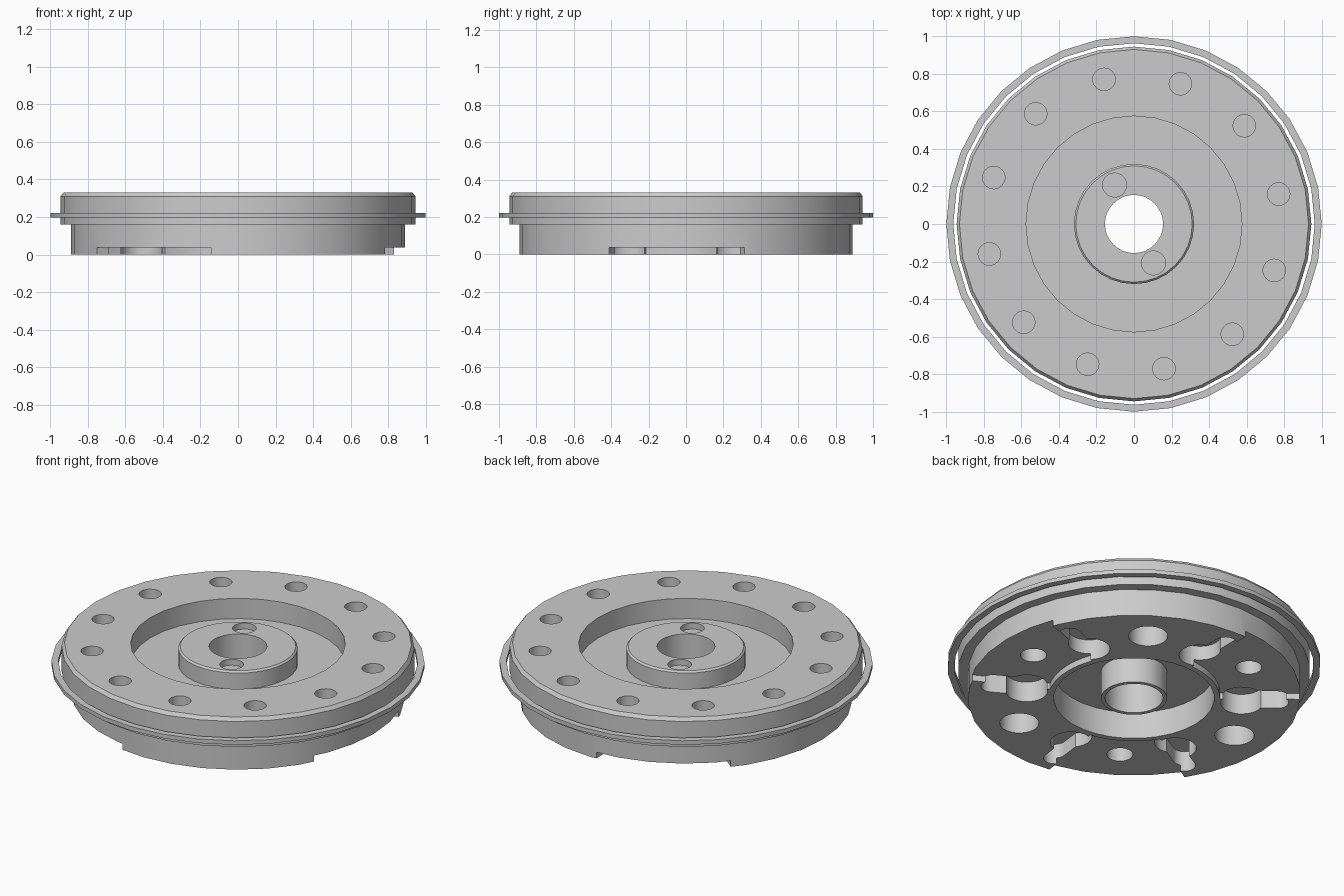
import bpy, bmesh, math
from mathutils import Vector

cube = bpy.data.objects.get("Cube")
if cube:
    bpy.data.objects.remove(cube, do_unlink=True)

grey = bpy.data.materials.new("light_grey")
grey.use_nodes = True
grey.diffuse_color = (0.6, 0.6, 0.6, 1)
grey.node_tree.nodes["Principled BSDF"].inputs["Base Color"].default_value = (0.6, 0.6, 0.6, 1)


def to_object(bm, name):
    bmesh.ops.recalc_face_normals(bm, faces=bm.faces)
    mesh = bpy.data.meshes.new(name)
    bm.to_mesh(mesh)
    bm.free()
    mesh.materials.append(grey)
    obj = bpy.data.objects.new(name, mesh)
    bpy.context.collection.objects.link(obj)
    return obj


def revolve(name, profile, steps=32):
    """Spin a closed (radius, height) outline around z."""
    bm = bmesh.new()
    verts = [bm.verts.new((r, 0, z)) for r, z in profile]
    edges = [bm.edges.new((a, b)) for a, b in zip(verts, verts[1:] + verts[:1])]
    bmesh.ops.spin(bm, geom=verts + edges, cent=(0, 0, 0), axis=(0, 0, 1),
                   angle=math.tau, steps=steps, use_merge=True)
    bmesh.ops.remove_doubles(bm, verts=bm.verts, dist=1e-5)
    return to_object(bm, name)


def polar(radius, degrees):
    a = math.radians(degrees)
    return Vector((radius * math.cos(a), radius * math.sin(a), 0))


def prism(bm, outline, low, high):
    """Add a vertical prism over a list of plan points."""
    base = bm.faces.new([bm.verts.new((p.x, p.y, low)) for p in outline])
    top = bmesh.ops.extrude_face_region(bm, geom=[base])["geom"]
    moved = [v for v in top if isinstance(v, bmesh.types.BMVert)]
    bmesh.ops.translate(bm, verts=moved, vec=(0, 0, high - low))


def drill(bm, centre, radius, low, high, sides=24):
    prism(bm, [centre + polar(radius, 360 * i / sides) for i in range(sides)], low, high)


def cut(target, bm):
    cutter = to_object(bm, "cutter")
    cutter.hide_render = True
    mod = target.modifiers.new("cut", "BOOLEAN")
    mod.operation = "DIFFERENCE"
    mod.solver = "EXACT"
    mod.object = cutter
    bpy.context.view_layer.objects.active = target
    bpy.ops.object.modifier_apply(modifier=mod.name)
    bpy.data.objects.remove(cutter, do_unlink=True)


# Stepped disc with a top recess, raised hub and lower sleeve
TOP = 0.33
disc = revolve("flange_body", [
    (0.89, 0), (0.89, 0.16), (0.945, 0.16), (0.945, 0.31), (0.93, TOP),
    (0.575, TOP), (0.575, 0.21), (0.32, 0.21), (0.32, 0.305), (0.31, 0.315),
    (0.155, 0.315), (0.155, 0), (0.177, 0), (0.177, 0.16), (0.43, 0.16), (0.43, 0)])

# Loose thin ring around the rim
ring = revolve("outer_ring", [(0.963, 0.198), (1.0, 0.198), (1.0, 0.222), (0.963, 0.222)])

# Blind holes on the top face and hub
holes = bmesh.new()
for i in range(12):
    drill(holes, polar(0.787, 11.7 + 30 * i), 0.06, 0.2, 0.5)
for angle in (116.5, 296.5):
    drill(holes, polar(0.232, angle), 0.064, 0.28, 0.5)

# Underside: round holes, with every other one inside a shallow sector recess
sectors, lobes, tails = bmesh.new(), bmesh.new(), bmesh.new()
DEPTH = 0.12
for centre in (116.5, 236.5, 356.5):
    drill(holes, polar(0.67, centre), 0.07, -0.1, 0.15)
    drill(holes, polar(0.67, centre + 60), 0.105, -0.1, 0.15)
    arc = [centre - 24.2 + 4.84 * i for i in range(11)]
    prism(sectors, [polar(0.46, a) for a in arc] + [polar(1.1, a) for a in reversed(arc)],
          -0.1, 0.036)
    # Keyhole pockets on both edges of each sector
    for side in (-1, 1):
        drill(lobes, polar(0.58, centre + 29 * side), 0.112, -0.1, DEPTH)
        heading = centre + 27 * side
        neck = polar(0.06, heading + 90)
        rounded = [polar(0.77, heading) + polar(0.06, heading - 90 + 18 * i) for i in range(11)]
        prism(tails, [polar(0.56, heading) + neck, polar(0.56, heading) - neck] + rounded,
              -0.1, DEPTH)

for cutter_mesh in (holes, sectors, lobes, tails):
    cut(disc, cutter_mesh)

# Smooth shading with crisp edges
for obj in (disc, ring):
    bpy.ops.object.select_all(action="DESELECT")
    obj.select_set(True)
    bpy.context.view_layer.objects.active = obj
    bpy.ops.object.shade_smooth_by_angle(angle=math.radians(30))
